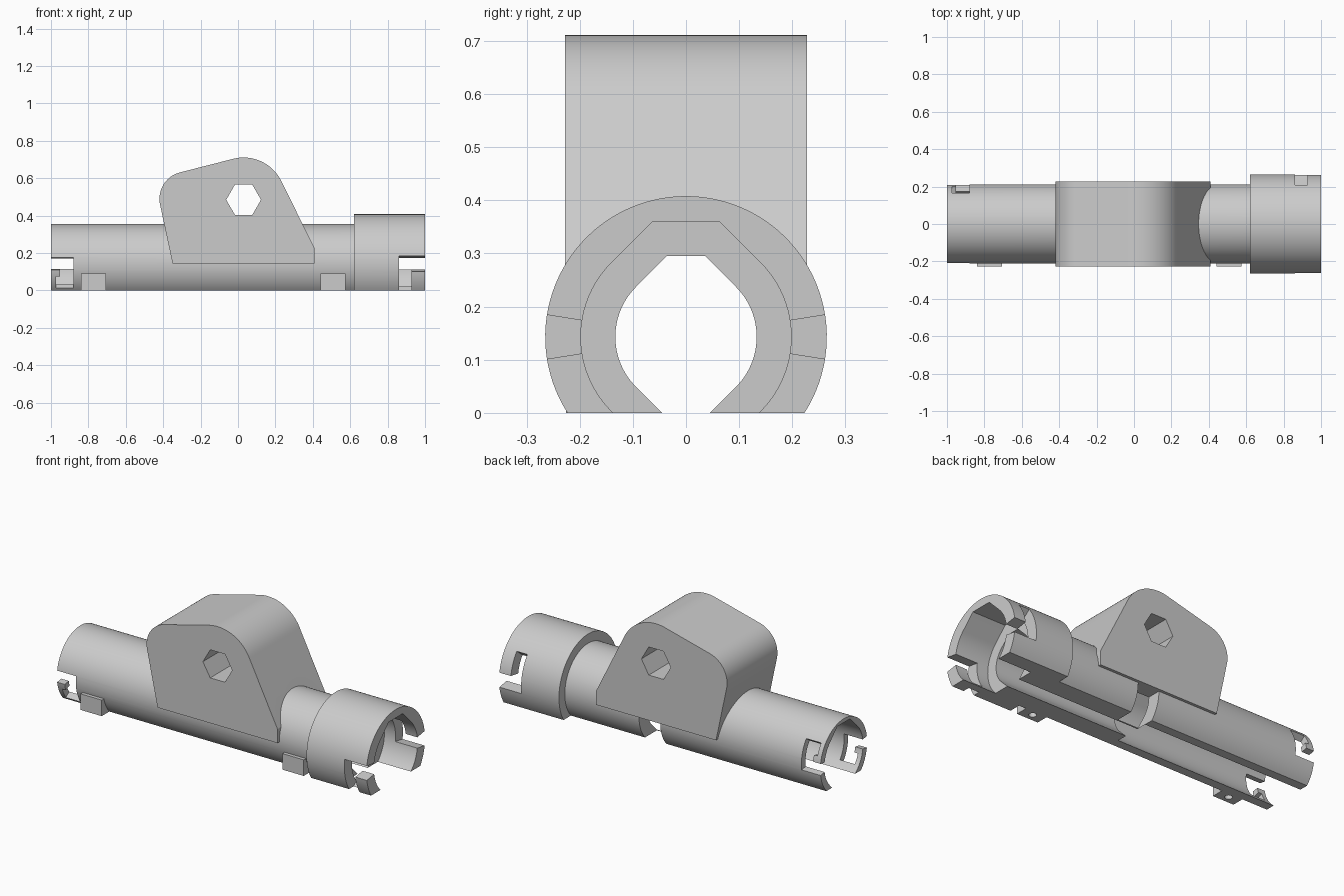
import bpy, bmesh
from math import sin, cos, asin, pi, radians, sqrt
from mathutils import Vector

default = bpy.data.objects.get("Cube")
if default:
    bpy.data.objects.remove(default, do_unlink=True)

AXIS = 0.143          # height of the tube axis
TUBE_R, COLLAR_R = 0.212, 0.265

grey = bpy.data.materials.new("light_grey_plastic")
grey.use_nodes = True
colour = (0.6, 0.6, 0.6, 1)
grey.diffuse_color = colour
grey.node_tree.nodes["Principled BSDF"].inputs["Base Color"].default_value = colour


def arc(cx, cz, r, a0, a1, n):
    """Points on an arc, angles in radians."""
    return [(cx + r * cos(a0 + (a1 - a0) * i / n),
             cz + r * sin(a0 + (a1 - a0) * i / n)) for i in range(n + 1)]


def prism(name, profile, lo, hi, axis):
    """Extrude a 2D profile along the given axis from lo to hi."""
    place = {"x": lambda u, v, t: (t, u, v),
             "y": lambda u, v, t: (u, t, v),
             "z": lambda u, v, t: (u, v, t)}[axis]
    bm = bmesh.new()
    face = bm.faces.new([bm.verts.new(place(u, v, lo)) for u, v in profile])
    grown = bmesh.ops.extrude_face_region(bm, geom=[face])["geom"]
    shift = Vector(place(0, 0, hi - lo))
    bmesh.ops.translate(bm, vec=shift,
                        verts=[g for g in grown if isinstance(g, bmesh.types.BMVert)])
    bmesh.ops.recalc_face_normals(bm, faces=bm.faces)
    mesh = bpy.data.meshes.new(name)
    bm.to_mesh(mesh)
    bm.free()
    obj = bpy.data.objects.new(name, mesh)
    bpy.context.collection.objects.link(obj)
    return obj


def box(name, x0, x1, y0, y1, z0, z1):
    return prism(name, [(x0, y0), (x1, y0), (x1, y1), (x0, y1)], z0, z1, "z")


def combine(target, tool, operation):
    """Apply a boolean and remove the tool."""
    mod = target.modifiers.new("combine", "BOOLEAN")
    mod.object, mod.operation, mod.solver = tool, operation, "EXACT"
    graph = bpy.context.evaluated_depsgraph_get()
    mesh = bpy.data.meshes.new_from_object(target.evaluated_get(graph))
    target.modifiers.clear()
    target.data = mesh
    bpy.data.objects.remove(tool, do_unlink=True)


def flat_bottom_round(r):
    """Circle section cut off flat at the ground."""
    a = asin(AXIS / r)
    return arc(0, AXIS, r, -a, pi + a, 72)


def bore_section(r, top):
    """Round bore with 45 degree roof, flat top and flared open bottom."""
    t = r * sqrt(2)
    roof = t - (top - AXIS)
    right = arc(0, AXIS, r, -pi / 4, pi / 4, 24)
    left = arc(0, AXIS, r, 3 * pi / 4, 5 * pi / 4, 24)
    low = AXIS + 0.02
    return right + [(roof, top), (-roof, top)] + left + [(low - t, -0.02), (t - low, -0.02)]


# Tube and end collar
body = prism("tube_body", flat_bottom_round(TUBE_R), -1, 0.8, "x")
combine(body, prism("collar", flat_bottom_round(COLLAR_R), 0.62, 1, "x"), "UNION")

# Mounting block with rounded top corners
block = [(-0.35, 0.145), (0.41, 0.145), (0.41, 0.225)]
block += arc(0.03, 0.487, 0.224, radians(26), radians(104), 20)
block += arc(-0.274, 0.49, 0.146, radians(104), radians(191), 20)
combine(body, prism("mounting_block", block, -0.228, 0.228, "y"), "UNION")

# Two clips along the front
clips = [(-0.84, -0.706), (0.44, 0.575)]
for x0, x1 in clips:
    combine(body, box("clip", x0, x1, -0.226, -0.14, 0, 0.092), "UNION")

# Narrow bore, wider bore at the thin-walled end, and collar socket
for r, top, x0, x1 in [(0.133, 0.295, -1.1, 1.1),
                       (0.175, 0.333, -1.1, 0.015),
                       (0.198, 0.36, 0.79, 1.1)]:
    combine(body, prism("bore", bore_section(r, top), x0, x1, "x"), "DIFFERENCE")

# Hexagonal bolt hole
combine(body, prism("bolt_hole", arc(0.03, 0.485, 0.093, 0, 5 * pi / 3, 5),
                    -0.4, 0.4, "y"), "DIFFERENCE")

# Small holes under the clips
for x0, x1 in clips:
    mid = (x0 + x1) / 2
    combine(body, prism("clip_hole", arc(mid, -0.185, 0.02, 0, 2 * pi * 23 / 24, 23),
                        -0.05, 0.07, "z"), "DIFFERENCE")

# Gap in the rear wall below the block
combine(body, box("rear_gap", 0.015, 0.15, 0.05, 0.4, -0.1, 0.145), "DIFFERENCE")

# Bayonet slots at both ends, repeated half a turn around the axis
slots = [(0.86, 1.1, -9, 9), (0.86, 0.927, -9, 38),
         (-1.1, -0.88, -9, 9), (-0.952, -0.88, -9, 38), (-0.974, -0.9, 19, 38)]
for x0, x1, a0, a1 in slots:
    for turn in (0, 180):
        wedge = [(0, AXIS)] + arc(0, AXIS, 0.4, radians(a0 + turn), radians(a1 + turn), 6)
        combine(body, prism("slot", wedge, x0, x1, "x"), "DIFFERENCE")

# Finish
body.data.materials.clear()
body.data.materials.append(grey)
for poly in body.data.polygons:
    poly.material_index = 0
bpy.ops.object.select_all(action="DESELECT")
body.select_set(True)
bpy.context.view_layer.objects.active = body
bpy.ops.object.shade_smooth_by_angle(angle=radians(25))
